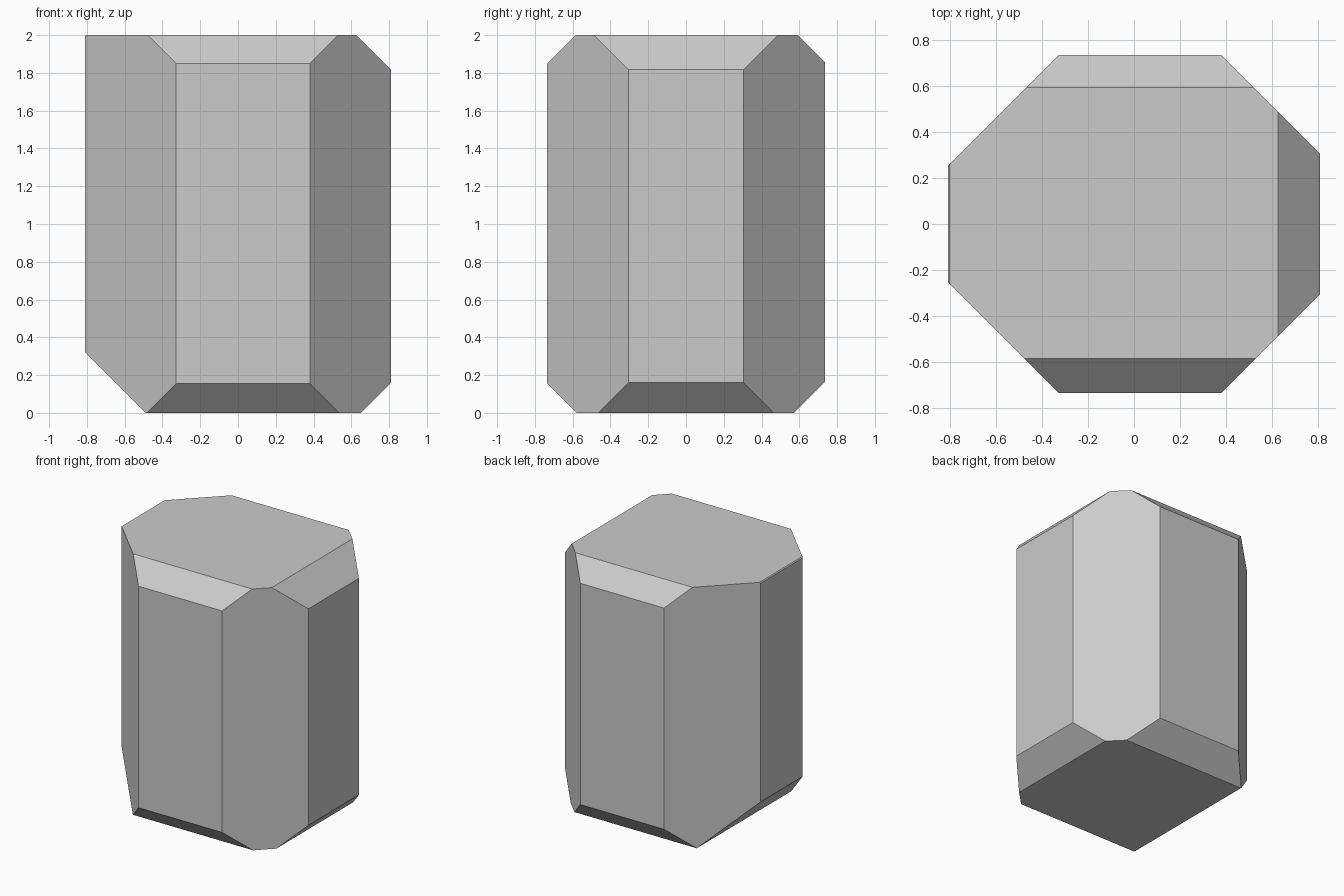
import bpy
import bmesh
from mathutils import Vector, Matrix

if "Cube" in bpy.data.objects:
    bpy.data.objects.remove(bpy.data.objects["Cube"])

# Starting block: the full bounding box
W, D, H = 1.62, 1.47, 2.0
bm = bmesh.new()
bmesh.ops.create_cube(bm, size=1.0, matrix=Matrix.Translation((0, 0, H / 2)) @ Matrix.Diagonal((W, D, H, 1)))


def slice_off(direction, limit):
    """Remove everything where direction . point > limit, and cap the cut."""
    n = Vector(direction)
    geom = bm.verts[:] + bm.edges[:] + bm.faces[:]
    cut = bmesh.ops.bisect_plane(bm, geom=geom, dist=1e-5, plane_co=n * limit / n.length_squared,
                                 plane_no=n.normalized(), clear_outer=True)
    edges = [e for e in cut["geom_cut"] if isinstance(e, bmesh.types.BMEdge)]
    bmesh.ops.contextual_create(bm, geom=edges)


# Upright corner facets, right pair and left pair
for side in (-1, 1):
    slice_off((1, side, 0), 1.115)
    slice_off((-1, side, 0), 1.063)

# Facets around the top and bottom rims: front, back, right, left
rims = [((0, -1), 2.585, 0.58), ((0, 1), 2.593, 0.57), ((1, 0), 2.627, 0.65), ((-1, 0), 2.803, 0.49)]
for (x, y), top, bottom in rims:
    slice_off((x, y, 1), top)
    slice_off((x, y, -1), bottom)

bmesh.ops.recalc_face_normals(bm, faces=bm.faces[:])
mesh = bpy.data.meshes.new("faceted_block")
bm.to_mesh(mesh)
bm.free()
bpy.context.collection.objects.link(bpy.data.objects.new("faceted_block", mesh))
